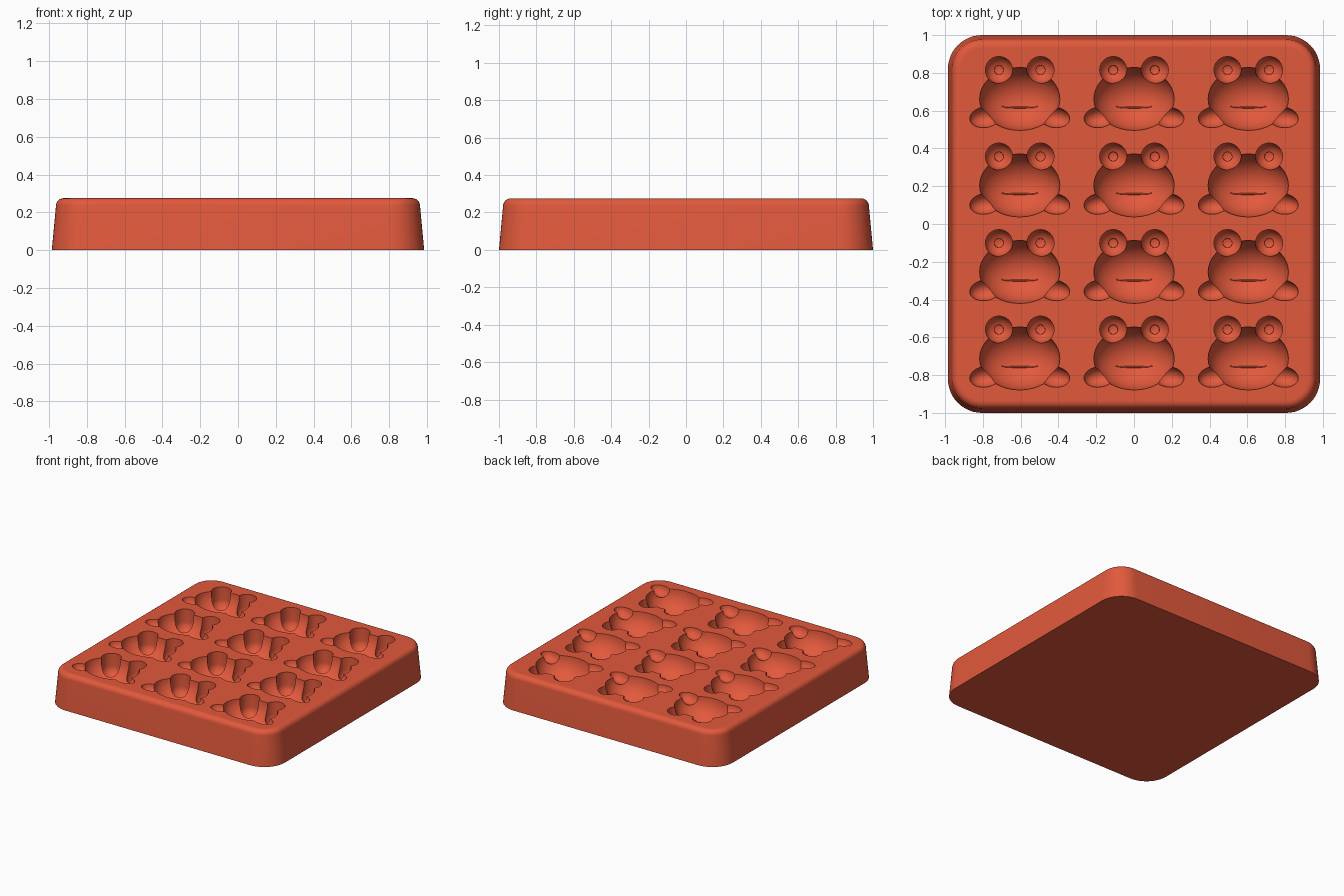
import bpy, bmesh, math
from mathutils import Matrix, Vector

cube = bpy.data.objects.get("Cube")
if cube:
    bpy.data.objects.remove(cube, do_unlink=True)

TOP = 0.275
BODY = Vector((0.213, 0.167, 0.17))
COLUMNS = (-0.605, 0.0, 0.605)
ROWS = [0.662 - 0.458 * i for i in range(4)]

red = bpy.data.materials.new("terracotta_red")
red.use_nodes = True
colour = (0.76, 0.1, 0.045, 1)
red.diffuse_color = colour
red.node_tree.nodes["Principled BSDF"].inputs["Base Color"].default_value = colour


def make_object(name, bm):
    bmesh.ops.recalc_face_normals(bm, faces=bm.faces[:])
    mesh = bpy.data.meshes.new(name)
    bm.to_mesh(mesh)
    bm.free()
    mesh.materials.append(red)
    obj = bpy.data.objects.new(name, mesh)
    bpy.context.collection.objects.link(obj)
    return obj


def skin(name, rings):
    """Closed solid through a stack of vertex loops."""
    bm = bmesh.new()
    loops = [[bm.verts.new(p) for p in ring] for ring in rings]
    for a, b in zip(loops, loops[1:]):
        for k in range(len(a)):
            n = (k + 1) % len(a)
            bm.faces.new((a[k], a[n], b[n], b[k]))
    bm.faces.new(loops[0])
    bm.faces.new(loops[-1])
    return make_object(name, bm)


def rounded_ring(inset, z, radius=0.18, steps=12):
    ring = []
    for corner, (sx, sy) in enumerate(((1, 1), (-1, 1), (-1, -1), (1, -1))):
        for i in range(steps + 1):
            a = math.pi / 2 * (corner + i / steps)
            ring.append((sx * (0.985 - radius) + (radius - inset) * math.cos(a),
                         sy * (1 - radius) + (radius - inset) * math.sin(a), z))
    return ring


def circle_ring(x, y, r, z, segments=24):
    turns = [2 * math.pi * k / segments for k in range(segments)]
    return [(x + r * math.cos(t), y + r * math.sin(t), z) for t in turns]


def ellipsoid(name, centre, size, turn=0.0, segments=24):
    bm = bmesh.new()
    matrix = (Matrix.Translation(centre) @ Matrix.Rotation(turn, 4, 'Z')
              @ Matrix.Diagonal((*size, 1)))
    bmesh.ops.create_uvsphere(bm, u_segments=segments, v_segments=segments // 2,
                              radius=1, matrix=matrix)
    return make_object(name, bm)


def combine(target, other, operation):
    """Apply one boolean of two simple closed solids."""
    mod = target.modifiers.new("combine", 'BOOLEAN')
    mod.operation = operation
    mod.solver = 'MANIFOLD'
    mod.object = other
    bpy.context.view_layer.update()
    with bpy.context.temp_override(object=target, active_object=target):
        bpy.ops.object.modifier_apply(modifier=mod.name)


# Tapered block with a rounded upper rim
profile = [(0, 0), (0.022, 0.235)]
for i in range(1, 7):
    a = math.pi / 2 * i / 6
    profile.append((0.022 + 0.04 * (1 - math.cos(a)), 0.235 + 0.04 * math.sin(a)))
profile.append((0.068, TOP))
tray = skin("mould_tray", [rounded_ring(inset, z) for inset, z in profile])

# One frog-shaped cutter: body, eyes with pupils, feet
EYE_R, EYE_Z = 0.072, TOP - 0.1
eye_profile = [(EYE_R, TOP + 0.03)]
for i in range(8):
    a = math.radians(10 * i)
    eye_profile.append((EYE_R * math.cos(a), EYE_Z - EYE_R * math.sin(a)))
pupil_floor = EYE_Z - EYE_R - 0.012
eye_profile += [(0.0235, pupil_floor), (0.014, pupil_floor - 0.004)]

frog = ellipsoid("frog_cutter", (0, 0, TOP + 0.003), BODY, segments=40)
frog.hide_render = True
for side in (-1, 1):
    eye = skin("eye_cutter", [circle_ring(side * 0.11, 0.153, r, z) for r, z in eye_profile])
    foot = ellipsoid("foot_cutter", (side * 0.183, -0.097, TOP + 0.002),
                     (0.083, 0.055, 0.065), turn=-side * 0.15)
    for part in (eye, foot):
        combine(frog, part, 'UNION')
        bpy.data.objects.remove(part, do_unlink=True)

# Press the frog into the tray in a grid
for x in COLUMNS:
    for y in ROWS:
        frog.location = (x, y, 0)
        combine(tray, frog, 'DIFFERENCE')
bpy.data.objects.remove(frog, do_unlink=True)

bpy.ops.object.select_all(action='DESELECT')
bpy.context.view_layer.objects.active = tray
tray.select_set(True)
bpy.ops.object.shade_smooth_by_angle(angle=math.radians(30))

# Thin mouth ridges following each cavity floor
curve = bpy.data.curves.new("mouth_ridges", 'CURVE')
curve.dimensions = '3D'
curve.bevel_depth = 0.005
curve.bevel_resolution = 2
curve.use_fill_caps = True
curve.materials.append(red)
for x in COLUMNS:
    for y in ROWS:
        spline = curve.splines.new('POLY')
        spline.points.add(14)
        for i, point in enumerate(spline.points):
            u = i / 7 - 1
            dx, dy = 0.1 * u, -0.045 + 0.006 * u ** 4
            depth = BODY.z * math.sqrt(1 - (dx / BODY.x) ** 2 - (dy / BODY.y) ** 2)
            point.co = (x + dx, y + dy, TOP + 0.003 - depth, 1)
            point.radius = 1 - 0.7 * u ** 4
mouths = bpy.data.objects.new("mouth_ridges", curve)
bpy.context.collection.objects.link(mouths)
